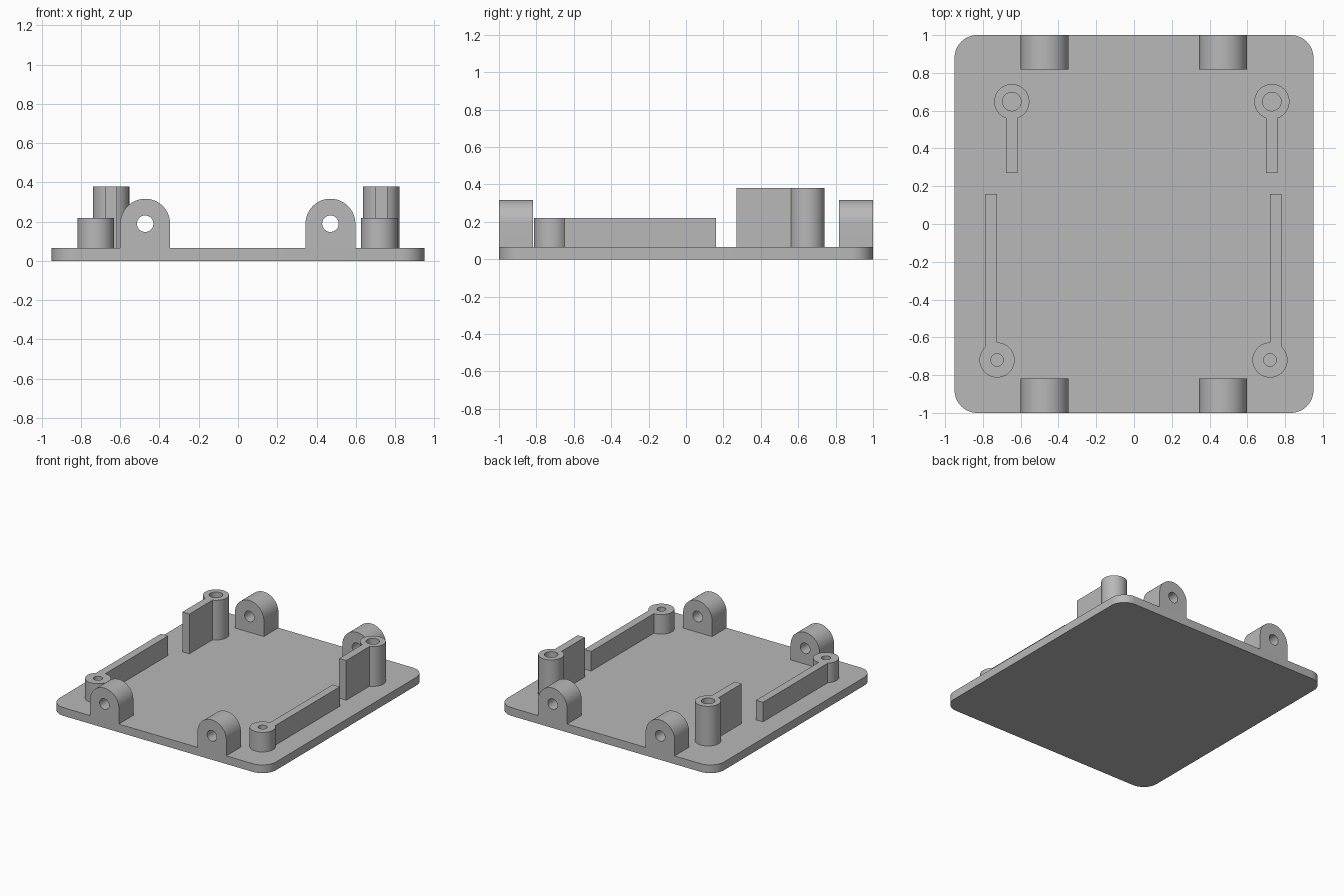
import bpy
import bmesh
from math import pi, cos, sin, acos, radians
from mathutils import Matrix

cube = bpy.data.objects.get("Cube")
if cube:
    bpy.data.objects.remove(cube, do_unlink=True)

grey = bpy.data.materials.new("plain grey")
grey.use_nodes = True
GREY = (0.48, 0.48, 0.48, 1)
grey.diffuse_color = GREY
grey.node_tree.nodes["Principled BSDF"].inputs["Base Color"].default_value = GREY

PLATE_TOP = 0.065


def arc(cx, cy, r, start, end, steps):
    return [(cx + r * cos(start + (end - start) * i / steps),
             cy + r * sin(start + (end - start) * i / steps))
            for i in range(steps + 1)]


def circle(cx, cy, r, steps=40):
    return arc(cx, cy, r, 0, 2 * pi, steps)[:-1]


def extrude_profile(name, loops, low, high, matrix=Matrix()):
    """Fill an outline with optional holes and extrude it from low to high."""
    bm = bmesh.new()
    for loop in loops:
        verts = [bm.verts.new((x, y, low)) for x, y in loop]
        for a, b in zip(verts, verts[1:] + verts[:1]):
            bm.edges.new((a, b))
    bmesh.ops.triangle_fill(bm, edges=bm.edges[:], use_beauty=True)
    caps = bmesh.ops.extrude_face_region(bm, geom=bm.faces[:], use_keep_orig=True)
    top = [g for g in caps["geom"] if isinstance(g, bmesh.types.BMVert)]
    bmesh.ops.translate(bm, verts=top, vec=(0, 0, high - low))
    bmesh.ops.transform(bm, matrix=matrix, verts=bm.verts[:])
    bmesh.ops.recalc_face_normals(bm, faces=bm.faces[:])
    mesh = bpy.data.meshes.new(name)
    bm.to_mesh(mesh)
    bm.free()
    mesh.materials.append(grey)
    obj = bpy.data.objects.new(name, mesh)
    bpy.context.collection.objects.link(obj)
    bpy.ops.object.select_all(action="DESELECT")
    obj.select_set(True)
    bpy.context.view_layer.objects.active = obj
    bpy.ops.object.shade_smooth_by_angle(angle=radians(30))
    return obj


# Base plate with rounded corners
R = 0.12
outline = []
for i, (sx, sy) in enumerate([(1, 1), (-1, 1), (-1, -1), (1, -1)]):
    outline += arc(sx * (0.95 - R), sy * (1 - R), R, i * pi / 2, (i + 1) * pi / 2, 12)
extrude_profile("base_plate", [outline], 0, PLATE_TOP)

# Hinge lugs: round-topped blocks with a cross hole, extruded along y
upright = Matrix.Rotation(pi / 2, 4, "X")
LUG_R, LUG_Z = 0.127, 0.19
for side, x in (("right", -0.473), ("left", 0.471)):
    shape = arc(x, LUG_Z, LUG_R, 0, pi, 32)
    shape += [(x - LUG_R, PLATE_TOP), (x + LUG_R, PLATE_TOP)]
    for end, low, high in (("front", 0.818, 1), ("rear", -1, -0.818)):
        extrude_profile(f"{end}_{side}_lug", [shape, circle(x, LUG_Z, 0.042)],
                        low, high, upright)


# Screw posts, each joined to a thin rib running along y
def ribbed_post(name, cx, cy, hole, rib_x, rib_end, top):
    r, half = 0.093, 0.031
    d = 1 if rib_end > cy else -1
    a = acos((rib_x - half - cx) / r)
    b = acos((rib_x + half - cx) / r) + 2 * pi
    shape = [(x, cy + d * y) for x, y in arc(cx, 0, r, a, b, 40)]
    shape += [(rib_x + half, rib_end), (rib_x - half, rib_end)]
    extrude_profile(name, [shape, circle(cx, cy, hole)], PLATE_TOP, top)


ribbed_post("rear_right_post", -0.647, 0.648, 0.049, -0.647, 0.27, 0.38)
ribbed_post("rear_left_post", 0.73, 0.648, 0.049, 0.73, 0.27, 0.38)
ribbed_post("front_right_post", -0.725, -0.72, 0.033, -0.757, 0.16, 0.22)
ribbed_post("front_left_post", 0.72, -0.72, 0.033, 0.751, 0.16, 0.22)
